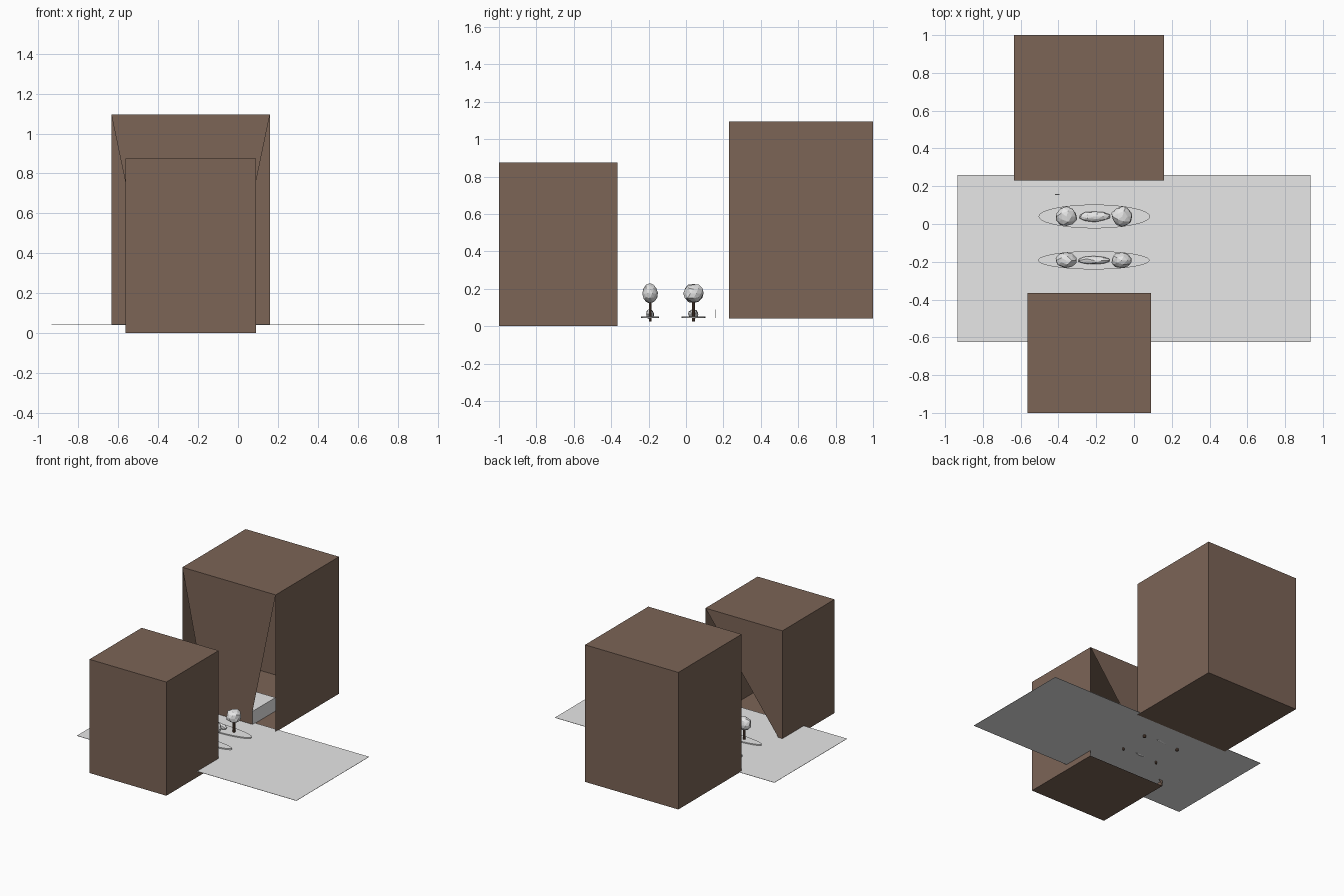
import bpy, bmesh, random
from mathutils import Matrix, Vector

random.seed(4)
cube = bpy.data.objects.get("Cube")
if cube:
    bpy.data.objects.remove(cube)


def material(name, rgb):
    m = bpy.data.materials.new(name)
    m.use_nodes = True
    m.diffuse_color = (*rgb, 1)
    m.node_tree.nodes["Principled BSDF"].inputs["Base Color"].default_value = (*rgb, 1)
    return m


BROWN = material("building brown", (0.2, 0.128, 0.094))
GREY = material("pale grey", (0.8, 0.8, 0.8))
BARK = material("bark brown", (0.13, 0.075, 0.05))


def finish(bm, name, mat):
    me = bpy.data.meshes.new(name)
    bm.to_mesh(me)
    bm.free()
    me.materials.append(mat)
    ob = bpy.data.objects.new(name, me)
    bpy.context.collection.objects.link(ob)
    return ob


def box_mesh(lo, hi):
    lo, hi = Vector(lo), Vector(hi)
    bm = bmesh.new()
    place = Matrix.Translation((lo + hi) / 2) @ Matrix.Diagonal((*(hi - lo), 1))
    bmesh.ops.create_cube(bm, size=1, matrix=place)
    return bm


def open_building(name, lo, hi, side, wall):
    """Hollow block whose wall on one y side is a partial outline of (x, z) points."""
    bm = box_mesh(lo, hi)
    bm.normal_update()
    y = hi[1] if side > 0 else lo[1]
    bmesh.ops.delete(bm, geom=[f for f in bm.faces if f.normal.y * side > 0.9],
                     context='FACES_ONLY')
    bm.faces.new([bm.verts.new((x, y, z)) for x, z in wall])
    bmesh.ops.remove_doubles(bm, verts=bm.verts, dist=0.0005)
    bmesh.ops.recalc_face_normals(bm, faces=bm.faces)
    return finish(bm, name, BROWN)


# Two hollow buildings with partial facing walls
L, R, B, T = -0.565, 0.09, 0.0, 0.875
open_building("front_building", (L, -1, B), (R, -0.365, T), 1,
              [(R, T), (L, T), (L, B)])
L, R, B, T = -0.635, 0.16, 0.04, 1.095
SL, SR, ST = -0.437, -0.038, 0.145
open_building("back_building", (L, 0.23, B), (R, 1, T), -1,
              [(L, T), (SL, ST), (SL, B), (SR, B), (SR, ST), (R, T)])

# Step inside the back building's entrance
finish(box_mesh((SL, 0.233, B + 0.001), (SR, 0.51, ST)), "entrance_step", GREY)

# Ground sheet
GROUND = 0.045
finish(box_mesh((-0.935, -0.625, GROUND - 0.002), (0.935, 0.26, GROUND)), "ground", GREY)

# Small upright marker plate
finish(box_mesh((-0.418, 0.154, GROUND), (-0.394, 0.158, 0.09)), "marker_plate", GREY)


def foliage(name, center, radii, detail):
    bm = bmesh.new()
    bmesh.ops.create_icosphere(bm, subdivisions=detail, radius=1)
    for v in bm.verts:
        v.co *= random.uniform(0.88, 1.04)
    bmesh.ops.transform(bm, verts=bm.verts, matrix=Matrix.Translation(center)
                        @ Matrix.Diagonal((*radii, 1)))
    return finish(bm, name, GREY)


def cylinder(name, center, rx, ry, height, sides, mat):
    bm = bmesh.new()
    bmesh.ops.create_cone(bm, cap_ends=True, segments=sides, radius1=1, radius2=1, depth=1,
                          matrix=Matrix.Translation(center)
                          @ Matrix.Diagonal((rx, ry, height, 1)))
    return finish(bm, name, mat)


# Planted beds: oval base, two trees and a long bush
for row, x, y, squash in (("back", -0.21, 0.04, 1.0), ("front", -0.213, -0.192, 0.77)):
    cylinder(row + "_bed", (x, y, GROUND + 0.004), 0.295, 0.063 * squash, 0.008, 48, GREY)
    foliage(row + "_bush", (x, y, 0.065), (0.086, 0.029 * squash, 0.027), 2)
    for side, word in ((-1, "right"), (1, "left")):
        tx = x + side * 0.148
        cylinder(f"{row}_{word}_trunk", (tx, y, 0.085), 0.009, 0.009 * squash, 0.12, 8, BARK)
        foliage(f"{row}_{word}_crown", (tx, y, 0.176), (0.059, 0.056 * squash, 0.053), 2)
